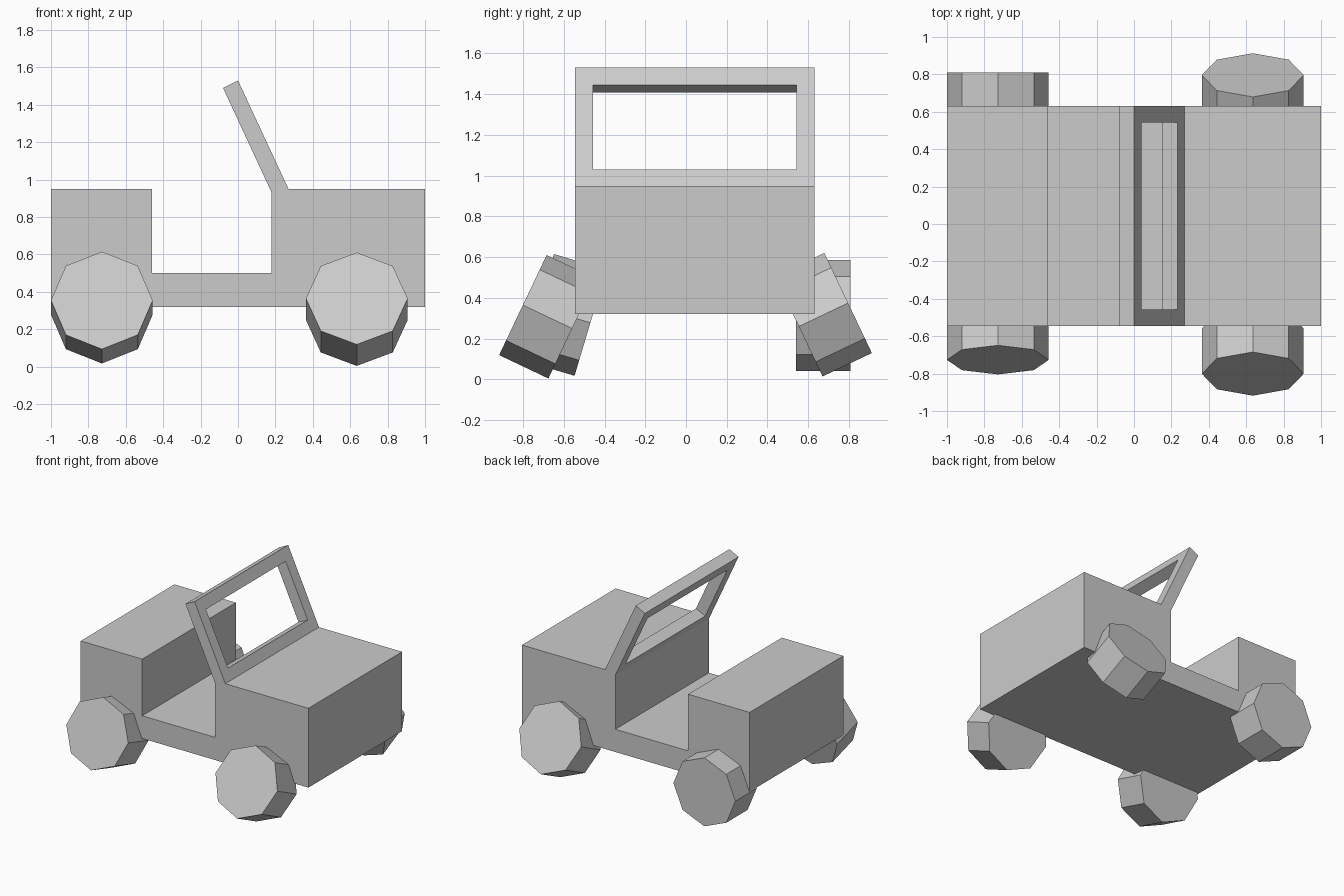
import bpy, bmesh
from math import radians, atan2

if "Cube" in bpy.data.objects:
    bpy.data.objects.remove(bpy.data.objects["Cube"])

Y0, Y1 = -0.545, 0.63          # body sides
YC = (Y0 + Y1) / 2


def extrude_profile(name, points, y0, y1):
    """Solid made by extruding an xz outline along y."""
    bm = bmesh.new()
    face = bm.faces.new([bm.verts.new((x, y0, z)) for x, z in points])
    geom = bmesh.ops.extrude_face_region(bm, geom=[face])["geom"]
    verts = [v for v in geom if isinstance(v, bmesh.types.BMVert)]
    bmesh.ops.translate(bm, verts=verts, vec=(0, y1 - y0, 0))
    bmesh.ops.recalc_face_normals(bm, faces=bm.faces)
    mesh = bpy.data.meshes.new(name)
    bm.to_mesh(mesh)
    bm.free()
    obj = bpy.data.objects.new(name, mesh)
    bpy.context.collection.objects.link(obj)
    return obj


def wheel(name, x, y, z, tilt):
    """Eight-sided wheel whose outer face tips upward by tilt degrees."""
    side = 1 if y > 0 else -1
    bpy.ops.mesh.primitive_cylinder_add(
        vertices=8, radius=0.272, depth=0.268, location=(x, y, z),
        rotation=(-side * radians(90 - tilt), 0, 0))
    bpy.context.object.name = name


# Body: hood, leaning windshield, open cabin and rear box in one outline
body = extrude_profile("body", [
    (-1, 0.32), (1, 0.32), (1, 0.95), (0.27, 0.95), (0, 1.53), (-0.08, 1.49),
    (0.18, 0.93), (0.18, 0.5), (-0.46, 0.5), (-0.46, 0.95), (-1, 0.95)], Y0, Y1)

# Windshield opening, cut square to the leaning frame
bpy.ops.mesh.primitive_cube_add(
    size=1, location=(0.136, YC, 1.238), rotation=(0, -atan2(0.27, 0.58), 0))
cutter = bpy.context.object
cutter.name = "window_cutter"
cutter.scale = (0.4, 1.0, 0.458)
cutter.hide_render = True
cut = body.modifiers.new("window", "BOOLEAN")
cut.operation = "DIFFERENCE"
cut.solver = "EXACT"
cut.object = cutter
bpy.context.view_layer.objects.active = body
bpy.ops.object.modifier_apply(modifier="window")
bpy.data.objects.remove(cutter)

# Wheels, each splayed at its own angle
wheel("front_left_wheel", 0.635, 0.675, 0.317, 25.4)
wheel("front_right_wheel", 0.635, -0.68, 0.307, 25.4)
wheel("rear_left_wheel", -0.728, 0.675, 0.313, 0)
wheel("rear_right_wheel", -0.728, -0.598, 0.316, 16.6)
